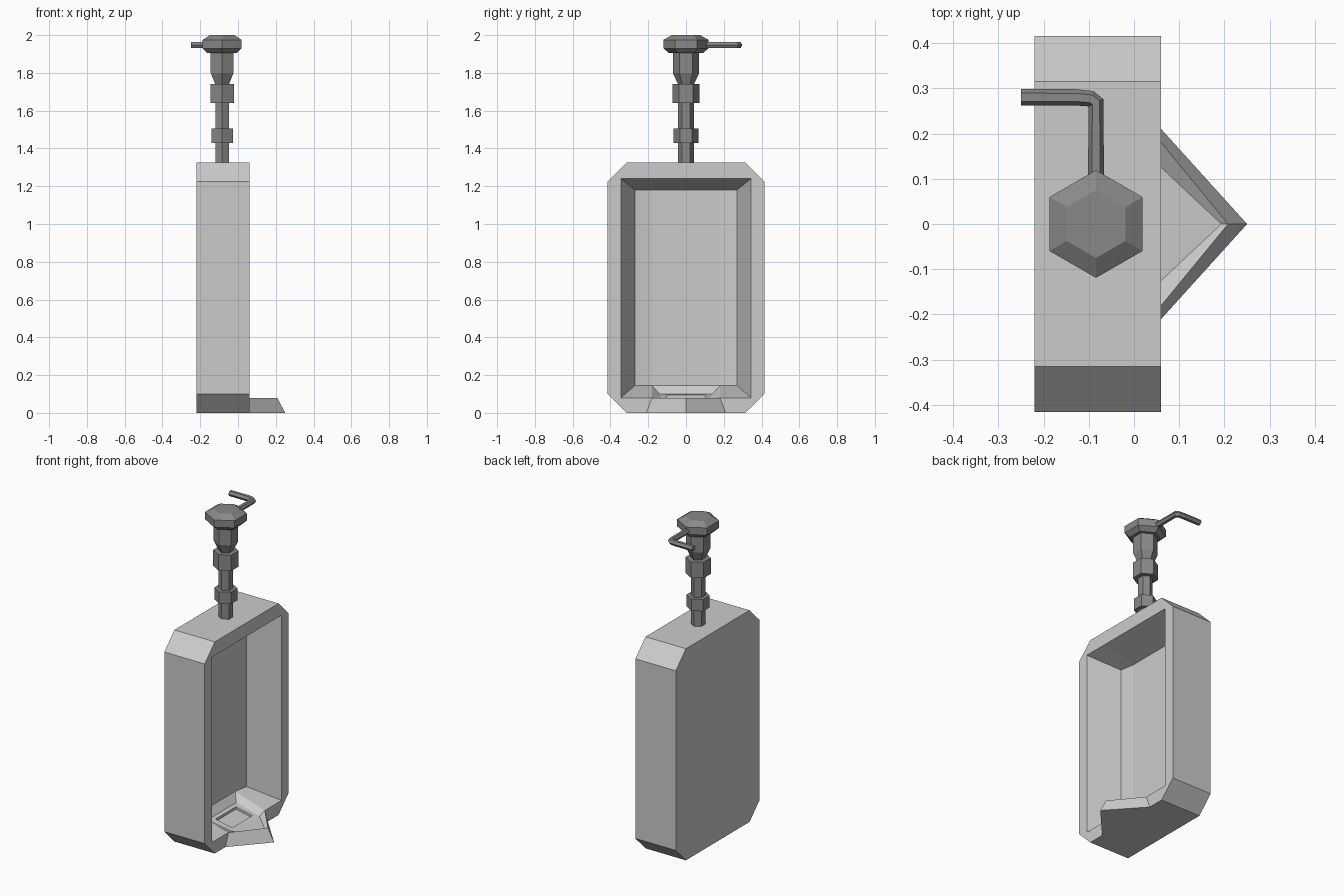
import bpy, bmesh, math

if "Cube" in bpy.data.objects:
    bpy.data.objects.remove(bpy.data.objects["Cube"])

dark = bpy.data.materials.new("dark_metal")
dark.diffuse_color = (0.25, 0.25, 0.25, 1)
dark.use_nodes = True
dark.node_tree.nodes["Principled BSDF"].inputs["Base Color"].default_value = dark.diffuse_color


def make_object(name, faces, mirror=False, mat=None):
    """Faces are lists of (x, y, z) points; shared points are welded."""
    bm = bmesh.new()
    for pts in faces:
        bm.faces.new([bm.verts.new(p) for p in pts])
    bmesh.ops.remove_doubles(bm, verts=bm.verts, dist=1e-5)
    if mirror:
        geom = bm.verts[:] + bm.edges[:] + bm.faces[:]
        bmesh.ops.mirror(bm, geom=geom, axis='Y', merge_dist=1e-5)
        bmesh.ops.remove_doubles(bm, verts=bm.verts, dist=1e-5)
    bmesh.ops.recalc_face_normals(bm, faces=bm.faces)
    me = bpy.data.meshes.new(name)
    bm.to_mesh(me)
    bm.free()
    ob = bpy.data.objects.new(name, me)
    bpy.context.collection.objects.link(ob)
    if mat:
        me.materials.append(mat)
    return ob


def bridge(a, b):
    return [[a[i], a[i + 1], b[i + 1], b[i]] for i in range(len(a) - 1)]


# Basin: half outline (y, z), opening loop and recessed back loop, mirrored in y
XF, XB = 0.06, -0.22
outline = [(0, 1.325), (.315, 1.325), (.415, 1.225), (.415, .1), (.315, 0), (0, 0)]
front = [(XF, y, z) for y, z in outline]
back = [(XB, y, z) for y, z in outline]
F = [(XF, y, z) for y, z in [(0, 1.24), (.18, 1.24), (.345, 1.24), (.345, .08),
                             (.18, .08), (.125, .065), (0, .065)]]
B = [(-.145, 0, 1.18), (-.145, .18, 1.18), (-.13, .27, 1.18), (-.13, .27, .145),
     (-.145, .18, .145), (-.11, .14, .1), (-.11, 0, .1)]
sill = (-.145, 0, .145)


def floor_z(x):
    return .065 + (XF - x) / .17 * .035


# Square drain recess in the floor
drain = [(x, y, floor_z(x)) for x, y in [(.03, 0), (.03, .1), (-.085, .1), (-.085, 0)]]
sunk = [(x, y, z - .015) for x, y, z in drain]

faces = [front + F[::-1], back]
faces += bridge(front, back)
faces += bridge(F[:6], B[:6])
faces += [B[1:5], [B[0], B[1], B[4], sill], [sill, B[4], B[5], B[6]]]
faces += [[F[5], F[6]] + drain + [B[6], B[5]], sunk]
faces += bridge(drain, sunk)
make_object("basin", faces, mirror=True)

# Pointed front lip with sunken channel
base = [(XF, .21, 0), (.25, 0, 0)]
ridge = [(XF, .18, .08), (.208, 0, .08)]
inner = [(XF, .125, .065), (.193, 0, .055)]
make_object("front_lip",
            bridge(base, ridge) + bridge(ridge, inner)
            + [base + [(XF, 0, 0)], inner + [(XF, 0, .065)]], mirror=True)

# Hexagonal flush pipe parts, turned from (radius, z) profiles
CX = -.084


def hex_lathe(name, profile):
    rings = []
    for r, z in profile:
        rings.append([(CX + r * math.cos(a), r * math.sin(a), z)
                      for a in (math.radians(90 + 60 * k) for k in range(7))])
    faces = [rings[0][:6], rings[-1][:6]]
    for a, b in zip(rings, rings[1:]):
        faces += bridge(a, b)
    return make_object(name, faces, mat=dark)


hex_lathe("supply_pipe", [(.042, 1.31), (.042, 1.76)])
hex_lathe("lower_nut", [(.066, 1.43), (.066, 1.505)])
hex_lathe("upper_nut", [(.072, 1.64), (.072, 1.74)])
hex_lathe("valve_neck", [(.042, 1.74), (.07, 1.8), (.07, 1.92)])
hex_lathe("valve_head", [(.09, 1.905), (.119, 1.93), (.119, 1.975), (.075, 2.0)])

# Bent flush handle
cu = bpy.data.curves.new("flush_handle", 'CURVE')
cu.dimensions = '3D'
cu.bevel_depth = .018
cu.bevel_resolution = 1
cu.use_fill_caps = True
path = [(CX, .09), (CX, .268), (-.096, .277), (-.13, .28), (-.25, .28)]
sp = cu.splines.new('POLY')
sp.points.add(len(path) - 1)
for p, (x, y) in zip(sp.points, path):
    p.co = (x, y, 1.947, 1)
sp.use_smooth = False
cu.materials.append(dark)
handle = bpy.data.objects.new("flush_handle", cu)
bpy.context.collection.objects.link(handle)
